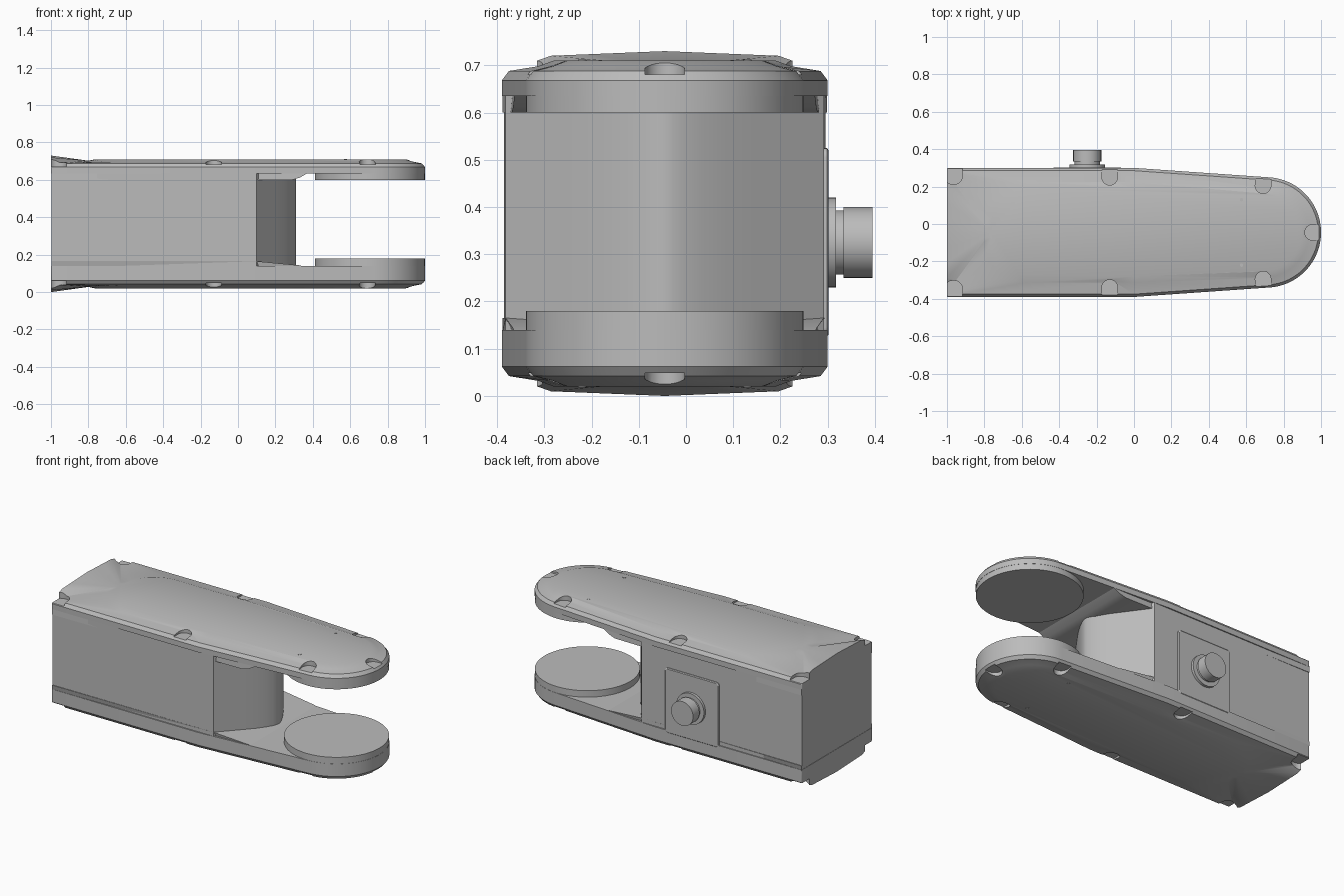
import bpy, bmesh, math
from mathutils import Vector

cube = bpy.data.objects.get("Cube")
if cube:
    bpy.data.objects.remove(cube, do_unlink=True)

YC, H = -0.045, 0.73          # centre line of the housing, full height
parts = []

gray = bpy.data.materials.new("plain gray")
gray.use_nodes = True
gray.diffuse_color = (0.5, 0.5, 0.5, 1)
gray.node_tree.nodes["Principled BSDF"].inputs["Base Color"].default_value = (0.5, 0.5, 0.5, 1)


def loft(name, rings, keep=True):
    """Closed solid through rings of equal point count."""
    bm = bmesh.new()
    vs = [[bm.verts.new(p) for p in ring] for ring in rings]
    n = len(vs[0])
    for a, b in zip(vs, vs[1:]):
        for i in range(n):
            j = (i + 1) % n
            bm.faces.new((a[i], a[j], b[j], b[i]))
    bm.faces.new(vs[0][::-1])
    bm.faces.new(vs[-1])
    bmesh.ops.recalc_face_normals(bm, faces=bm.faces)
    mesh = bpy.data.meshes.new(name)
    bm.to_mesh(mesh)
    bm.free()
    mesh.materials.append(gray)
    ob = bpy.data.objects.new(name, mesh)
    bpy.context.collection.objects.link(ob)
    if keep:
        parts.append(ob)
    return ob


def mirrored(half):
    """Complete a half outline that starts and ends on the centre line."""
    return half + [(x, -y) for x, y in half[-2:0:-1]]


def outline(xr, hw, xs, r, rc):
    """Tapered plan: rounded rear corners, straight side, round front."""
    half = [(xr, (hw - rc) * i / 4) for i in range(5)]
    for i in range(1, 7):
        a = math.radians(15 * i)
        half.append((xr + rc * (1 - math.cos(a)), hw - rc + rc * math.sin(a)))
    half += [(0, hw)]
    for i in range(25):
        a = math.radians(86 * (1 - i / 24))
        half.append((xs + r * math.cos(a), r * math.sin(a)))
    return mirrored(half)


def level(pts, z):
    return [(x, YC + y, z) for x, y in pts]


def circle(r, n=64):
    return [(r * math.cos(math.tau * i / n), r * math.sin(math.tau * i / n)) for i in range(n)]


def disc(name, x, y, r, z0, z1, keep=True, bevel=0.0):
    rings = [[(x + a, y + b, z) for a, b in circle(rr)]
             for rr, z in ((r, z0), (r, z1 - bevel), (r - bevel, z1))]
    return loft(name, rings if bevel else rings[::2], keep)


def crown(x, y):
    """Extra height where the rear end swells."""
    t = min(max((-0.75 - x) / 0.25, 0), 1)
    y = abs(y)
    rise = 0.042 - 0.010 * y / 0.245 if y < 0.245 else 0.032 * max(0, 0.33 - y) / 0.085
    return rise * t ** 1.4


def cut(ob, cutter):
    mod = ob.modifiers.new("cut", "BOOLEAN")
    mod.operation, mod.object, mod.solver = "DIFFERENCE", cutter, "EXACT"
    dg = bpy.context.evaluated_depsgraph_get()
    dg.update()
    mesh = bpy.data.meshes.new_from_object(ob.evaluated_get(dg))
    ob.modifiers.clear()
    ob.data = mesh
    bpy.data.objects.remove(cutter, do_unlink=True)


def slot(x, y, dx, dy, z0, z1, r=0.042):
    """U-shaped pocket cutter, open towards (dx, dy)."""
    d = Vector((dx, dy)).normalized()
    s = Vector((-d.y, d.x))
    pts = [Vector((x, y)) + d * 0.2 - s * r, Vector((x, y)) + d * 0.2 + s * r]
    for i in range(17):
        a = math.pi * i / 16
        pts.append(Vector((x, y)) + s * r * math.cos(a) - d * r * math.sin(a))
    return loft("pocket_cutter", [level(pts, z0), level(pts, z1)], False)


def shell(name, inner, flip):
    """Housing cover: wall, shoulder, sloped border and flat panel."""
    fz = (lambda z: H - z) if flip else (lambda z: z)
    outer = outline(-1, 0.345, 0.705, 0.295, 0.008)
    shoulder = outline(-1, 0.330, 0.705, 0.280, 0.008)
    border = outline(-0.80, 0.268, 0.695, 0.240, 0.22)
    panel = outline(-0.765, 0.235, 0.690, 0.208, 0.20)
    rings = [level(outer, fz(inner)), level(outer, fz(0.668))]
    for pts, z in ((shoulder, 0.688), (border, 0.698)):
        rings.append([(x, YC + y, fz(z + crown(x, y))) for x, y in pts])
    rings.append(level(panel, fz(0.71)))
    ob = loft(name, rings)
    # screw pockets along the rim and at the rear corners
    pockets = [(0.955, 0, 1, 0, 0.681)]
    for s in (-1, 1):
        pockets += [(-0.13, s * 0.295, 0, s, 0.681), (0.69, s * 0.25, 0.1, s, 0.681),
                    (-0.96, s * 0.30, 0, s, 0.672), (-0.97, s * 0.30, 0, s, 0.672)]
    for x, y, dx, dy, z in pockets:
        cut(ob, slot(x, y, dx, dy, fz(z), fz(0.8)))
    # small pin heads on the panel
    for i, y in enumerate((0.175, -0.175)):
        disc(f"{name}_pin_{i + 1}", 0.575, YC + y, 0.009, fz(0.708), fz(0.712))
    return ob


# Covers
shell("upper_cover", 0.635, False)
shell("lower_cover", H - 0.14, True)

# Central body with a rounded wedge nose
body = mirrored([(-0.998, 0), (-0.998, 0.34), (0.1, 0.337), (0.2, 0.2), (0.25, 0.13),
                 (0.28, 0.08), (0.3, 0.04), (0.307, 0.018), (0.31, 0)])
loft("central_body", [level(body, 0.10), level(body, 0.66)])

# Webs that blend the body into both prongs
def web(name, profile):
    half = lambda x: 0.344 - 0.05 * max(x, 0) / 0.72
    loft(name, [[(x, YC + s * half(x), z) for x, z in profile] for s in (-1, 1)])

web("upper_web", [(-0.998, 0.60), (0.29, 0.60), (0.33, 0.612), (0.38, 0.64), (-0.998, 0.64)])
web("lower_web", [(-0.998, 0.135), (0.35, 0.135), (0.33, 0.143), (0.1, 0.165), (-0.998, 0.165)])

# Round bearing pads on the prongs
disc("upper_pad", 0.705, YC, 0.294, 0.66, 0.60)
disc("lower_pad", 0.705, YC, 0.294, 0.10, 0.18)

# Connector on the back: thin plate, flange, neck and knob
def back_ring(pts, y):
    return [(-0.25 + a, y, 0.325 + b) for a, b in pts]

def rounded_square(w, h, r):
    pts = []
    for k, (sx, sy) in enumerate(((1, 1), (-1, 1), (-1, -1), (1, -1))):
        for i in range(5):
            a = math.radians(90 * k + 22.5 * i)
            pts.append((sx * (w - r) + r * math.cos(a), sy * (h - r) + r * math.sin(a)))
    return pts

loft("connector_plate", [back_ring(rounded_square(0.185, 0.2, 0.02), 0.29),
                         back_ring(rounded_square(0.185, 0.2, 0.02), 0.298),
                         back_ring(rounded_square(0.180, 0.195, 0.018), 0.302)])
for name, r, y0, y1 in (("connector_flange", 0.095, 0.295, 0.318),
                        ("connector_neck", 0.068, 0.31, 0.34),
                        ("connector_knob", 0.075, 0.333, 0.395)):
    loft(name, [back_ring(circle(r, 48), y) for y in (y0, y1)])

# Smooth shading with sharp edges kept
bpy.ops.object.select_all(action="DESELECT")
for ob in parts:
    ob.select_set(True)
bpy.context.view_layer.objects.active = parts[0]
bpy.ops.object.shade_smooth_by_angle(angle=math.radians(30))
